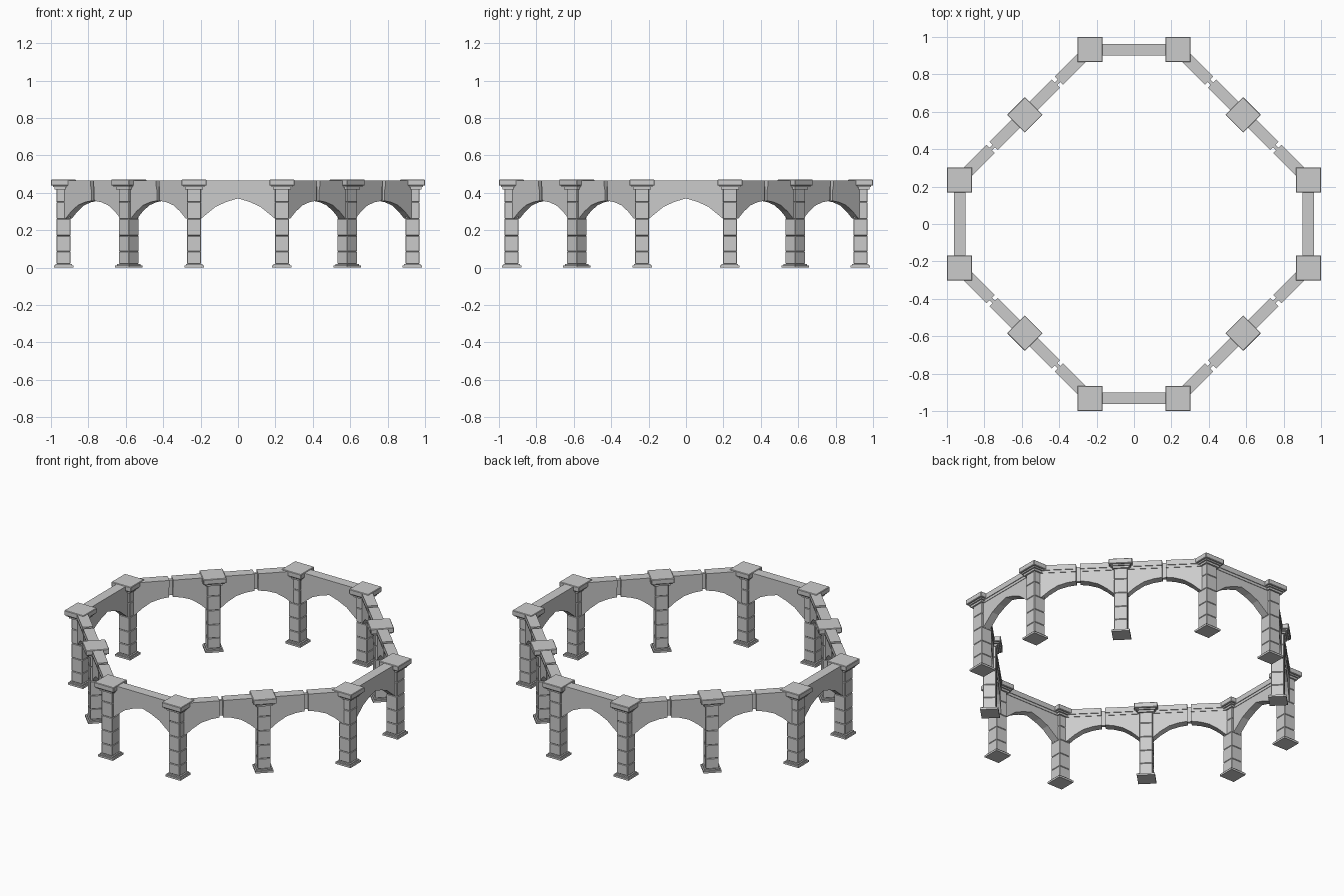
import bpy, bmesh
from math import pi
from mathutils import Matrix, Vector

if "Cube" in bpy.data.objects:
    bpy.data.objects.remove(bpy.data.objects["Cube"])

R = 0.9325            # centre line of the straight sides
H = 0.235             # half spacing of the corner piers
RD = (R + H) / 2 * 2 ** 0.5   # centre line of the diagonal sides
HD = (R - H) / 2 * 2 ** 0.5   # half length of a diagonal side


def finish(bm, name, M):
    bm.transform(M)
    bmesh.ops.recalc_face_normals(bm, faces=bm.faces)
    me = bpy.data.meshes.new(name)
    bm.to_mesh(me)
    bm.free()
    ob = bpy.data.objects.new(name, me)
    bpy.context.collection.objects.link(ob)
    return ob


def box(bm, x0, x1, w, z0, z1, bevel=0.0):
    """Box from x0 to x1, depth w about y = 0, z0 to z1."""
    M = Matrix.Translation(((x0 + x1) / 2, 0, (z0 + z1) / 2)) @ Matrix.Diagonal((x1 - x0, w, z1 - z0, 1))
    vs = bmesh.ops.create_cube(bm, size=1, matrix=M)["verts"]
    if bevel:
        es = list({e for v in vs for e in v.link_edges})
        bmesh.ops.bevel(bm, geom=es, offset=bevel, segments=1, affect='EDGES')


def square(bm, w, z0, z1, bevel=0.0):
    box(bm, -w / 2, w / 2, w, z0, z1, bevel)


def extrude(bm, pts, depth):
    """Extrude an x-z outline through depth about y = 0."""
    f = bm.faces.new([bm.verts.new((x, -depth / 2, z)) for x, z in pts])
    g = bmesh.ops.extrude_face_region(bm, geom=[f])["geom"]
    bmesh.ops.translate(bm, vec=(0, depth, 0), verts=[v for v in g if isinstance(v, bmesh.types.BMVert)])


def pier(name, M):
    bm = bmesh.new()
    square(bm, 0.104, 0, 0.012)                      # plinth
    square(bm, 0.088, 0.012, 0.02)
    zs = [0.02, 0.085, 0.17, 0.26, 0.35, 0.425]      # stacked blocks
    for a, b in zip(zs, zs[1:]):
        square(bm, 0.076, a, b, 0.003)
    square(bm, 0.096, 0.418, 0.432)                  # capital
    square(bm, 0.114, 0.430, 0.440)
    square(bm, 0.135, 0.438, 0.470, 0.003)
    finish(bm, name, M)


STRAIGHT = [(0, 0.37), (0.06, 0.352), (0.12, 0.325), (0.165, 0.288), (0.197, 0.262)]
BROKEN = [(0, 0.357), (0.06, 0.350), (0.115, 0.333), (0.165, 0.300), (0.208, 0.262)]


def bay(name, M, arch, end, gap=0.0):
    bm = bmesh.new()
    for s in (-1, 1):
        # spandrel half with arched underside
        pts = [(max(x, gap), z) for x, z in arch] + [(end, arch[-1][1]), (end, 0.43), (gap, 0.43)]
        extrude(bm, [(s * x, z) for x, z in pts], 0.048)
        # coping moulding and slab
        for w, z0, z1 in ((0.054, 0.418, 0.436), (0.062, 0.434, 0.466)):
            a, b = sorted((s * gap, s * end))
            box(bm, a, b, w, z0, z1)
    if gap:   # thin core seen in the joint
        box(bm, -gap - 0.01, gap + 0.01, 0.018, 0.362, 0.458)
    finish(bm, name, M)


for k in range(4):
    S = Matrix.Rotation(k * pi / 2, 4, 'Z')
    D = Matrix.Rotation(k * pi / 2 + pi / 4, 4, 'Z')
    at = lambda T, x, y: T @ Matrix.Translation(Vector((x, y, 0)))
    # straight side
    bay("straight_arch", at(S, 0, R), STRAIGHT, H)
    for s in (-1, 1):
        pier("corner_pier", at(S, s * H, R))
        # diagonal side
        bay("diagonal_arch", at(D, s * HD / 2, RD), BROKEN, HD / 2, 0.011)
    pier("middle_pier", at(D, 0, RD))
